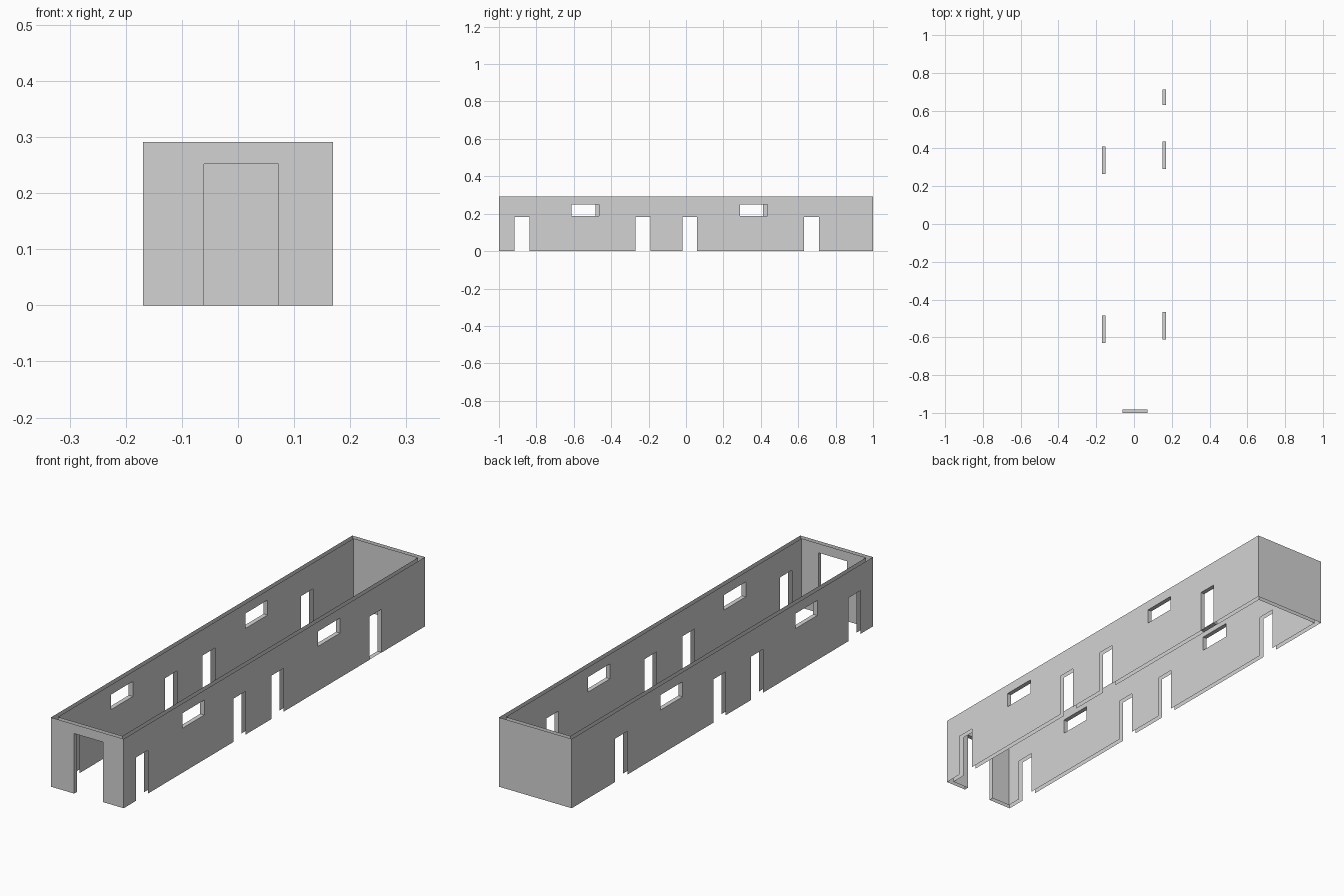
import bpy, bmesh

if "Cube" in bpy.data.objects:
    bpy.data.objects.remove(bpy.data.objects["Cube"])

mat = bpy.data.materials.new("plain grey")
mat.diffuse_color = (0.65, 0.65, 0.65, 1)
mat.use_nodes = True
mat.node_tree.nodes["Principled BSDF"].inputs["Base Color"].default_value = mat.diffuse_color

X, Y, H, T = 0.169, 1.0, 0.291, 0.019      # half width, half length, height, wall thickness
DOOR_TOP, WIN_LOW, WIN_TOP = 0.182, 0.187, 0.25

doors = [(c - 0.04, c + 0.04, 0, DOOR_TOP) for c in (-0.878, -0.231, 0.02, 0.671)]
right_windows = [(c - 0.073, c + 0.073, WIN_LOW, WIN_TOP) for c in (-0.538, 0.363)]
left_windows = [(c - 0.073, c + 0.073, WIN_LOW, WIN_TOP) for c in (-0.557, 0.338)]
entrance = (-0.061, 0.072, 0, 0.252)
framed_door = (0.631, 0.711, 0.001, DOOR_TOP)


def finish(name, bm):
    bmesh.ops.remove_doubles(bm, verts=bm.verts, dist=1e-5)
    me = bpy.data.meshes.new(name)
    bm.to_mesh(me)
    bm.free()
    me.materials.append(mat)
    bpy.context.collection.objects.link(bpy.data.objects.new(name, me))


def place(axis, d, u, z):
    """Point on a wall plane: axis 'x' means the plane x = d."""
    return (d, u, z) if axis == 'x' else (u, d, z)


def sheet(bm, axis, d, half, holes, normal_sign):
    """Flat sheet split along the opening edges, with the openings left out."""
    us = sorted({-half, half, *(v for h in holes for v in h[:2])})
    zs = sorted({0, H, *(v for h in holes for v in h[2:])})
    flip = (normal_sign > 0) != (axis == 'x')
    for u0, u1 in zip(us, us[1:]):
        for z0, z1 in zip(zs, zs[1:]):
            um, zm = (u0 + u1) / 2, (z0 + z1) / 2
            if any(a < um < b and c < zm < e for a, b, c, e in holes):
                continue
            vs = [bm.verts.new(place(axis, d, u, z))
                  for u, z in ((u0, z0), (u1, z0), (u1, z1), (u0, z1))]
            bm.faces.new(vs[::-1] if flip else vs)


def liner(bm, axis, d0, d1, hole, sill=True):
    """Reveal faces joining the two sheets around an opening."""
    a, b, c, e = hole
    loop = [(a, c), (a, e), (b, e), (b, c)]
    sides = list(zip(loop, loop[1:] + loop[:1]))
    for p, q in sides if sill else sides[:3]:
        vs = [bm.verts.new(place(axis, *v)) for v in
              ((d0, *p), (d0, *q), (d1, *q), (d1, *p))]
        # face into the opening
        f = bm.faces.new(vs)
        f.normal_update()
        to_mid = [m - n for m, n in zip(place(axis, (d0 + d1) / 2, (a + b) / 2, (c + e) / 2),
                                        f.calc_center_median())]
        if sum(m * n for m, n in zip(to_mid, f.normal)) < 0:
            f.normal_flip()


def wall(name, axis, sign, holes, lined):
    """Hollow wall: outer and inner sheet, open at top and bottom."""
    out, half = (X, Y) if axis == 'x' else (Y, X)
    bm = bmesh.new()
    sheet(bm, axis, sign * out, half, holes, sign)
    sheet(bm, axis, sign * (out - T), half - T, holes, -sign)
    for h, sill in lined:
        liner(bm, axis, sign * out, sign * (out - T), h, sill)
    finish(name, bm)


# long side walls with doors and windows
wall("right_wall", 'x', 1, doors + right_windows,
     [(w, True) for w in right_windows] + [(framed_door, True)])
wall("left_wall", 'x', -1, doors + left_windows, [(w, True) for w in left_windows])
# end walls
wall("front_wall", 'y', -1, [entrance], [(entrance, False)])
wall("back_wall", 'y', 1, [], [])
